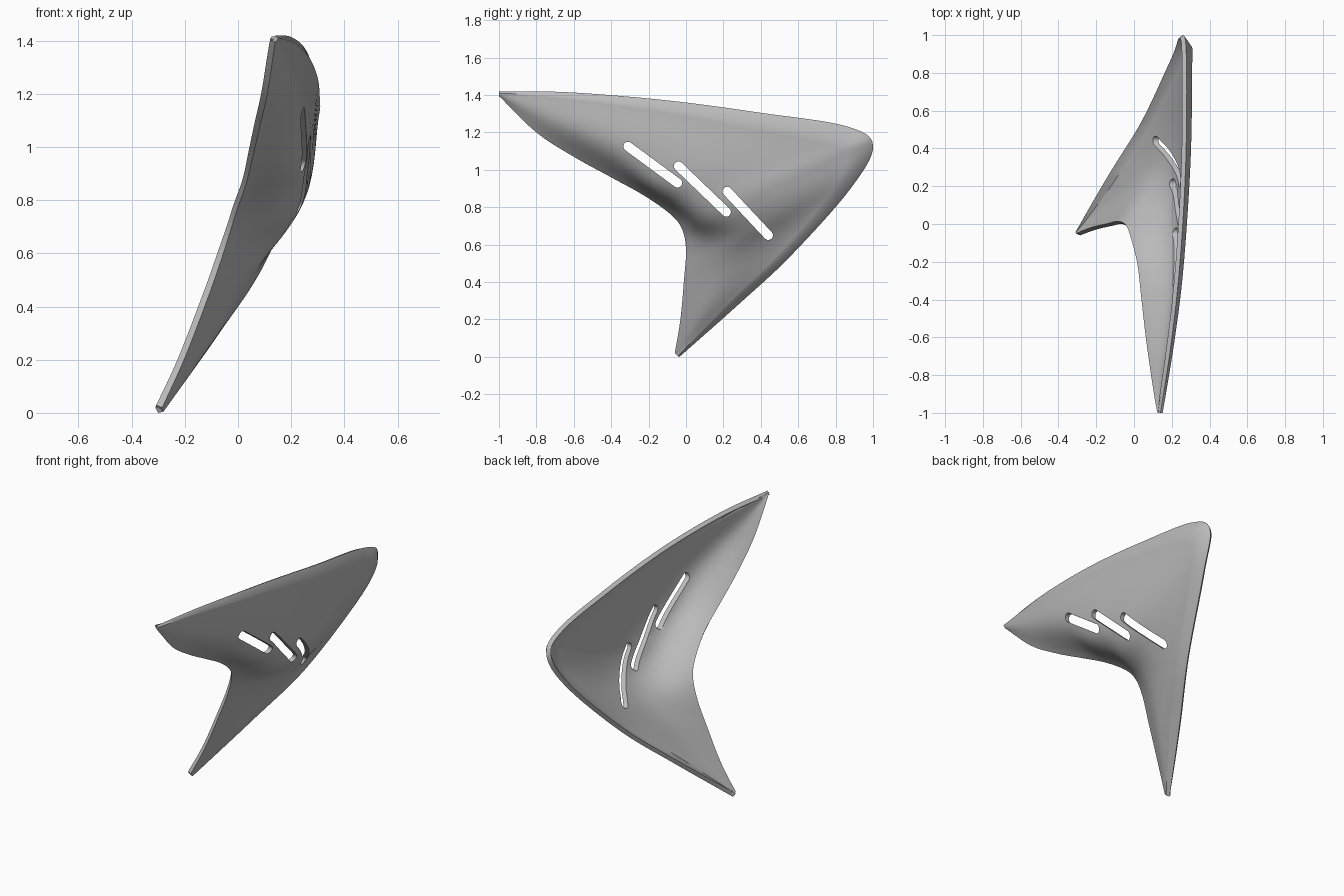
import bpy, bmesh, math
from mathutils import Vector

cube = bpy.data.objects.get("Cube")
if cube:
    bpy.data.objects.remove(cube)

grey = bpy.data.materials.new("plain grey")
grey.use_nodes = True
tone = (0.5, 0.5, 0.5, 1)
grey.diffuse_color = tone
grey.node_tree.nodes["Principled BSDF"].inputs["Base Color"].default_value = tone

# Rails running from the front tip, past the elbow, to the foot
front_edge = [(.14, -1, 1.395), (.11, -.8, 1.2), (.08, -.6, 1.07), (.055, -.4, .96),
              (.03, -.22, .86), (-.005, -.08, .76), (-.03, -.02, .68), (-.065, 0, .57),
              (-.118, -.01, .42), (-.203, -.03, .2), (-.285, -.06, .02)]
ridge = [(.147, -1, 1.402), (.18, -.76, 1.29), (.212, -.54, 1.2), (.236, -.32, 1.1),
         (.246, -.12, .965), (.246, .06, .88), (.236, .2, .78), (.175, .32, .675),
         (.035, .22, .5), (-.115, .1, .25), (-.285, -.05, .012)]
shoulder = [(.152, -1, 1.41), (.205, -.68, 1.395), (.25, -.35, 1.36), (.28, 0, 1.315),
            (.302, .4, 1.25), (.308, .82, 1.17), (.304, .94, 1.12), (.255, .85, .93),
            (.1, .53, .56), (-.07, .25, .3), (-.28, -.045, .005)]
outer_rim = [(.14, -1, 1.42), (.19, -.68, 1.417), (.23, -.35, 1.395), (.258, 0, 1.36),
             (.276, .4, 1.305), (.278, .85, 1.235), (.262, 1, 1.13), (.212, .88, .9),
             (.06, .56, .54), (-.115, .275, .275), (-.3, -.035, 0)]


def smooth_path(points, steps):
    """Sample a smooth curve through the points."""
    p = [Vector(q) for q in points]
    p = [2 * p[0] - p[1]] + p + [2 * p[-1] - p[-2]]
    out = []
    for a, b, c, d in zip(p, p[1:], p[2:], p[3:]):
        for i in range(steps):
            t = i / steps
            out.append(b + (c - a) * t / 2 + (2 * a - 5 * b + 4 * c - d) * t * t / 2
                       + (3 * b - a - 3 * c + d) * t ** 3 / 2)
    return out + [p[-2]]


def slot_cutter(name, start, end, radius=.025):
    """Round-ended bar through the shell along x."""
    a, b = Vector((0, *start)), Vector((0, *end))
    angle = math.atan2(b.z - a.z, b.y - a.y)
    bm = bmesh.new()
    loop = []
    for centre, turn in ((b, -math.pi / 2), (a, math.pi / 2)):
        for i in range(9):
            t = angle + turn + math.pi * i / 8
            loop.append(bm.verts.new(centre + radius * Vector((0, math.cos(t), math.sin(t)))))
    face = bm.faces.new(loop)
    new = bmesh.ops.extrude_face_region(bm, geom=[face])["geom"]
    bmesh.ops.translate(bm, vec=(.6, 0, 0), verts=[v for v in new if isinstance(v, bmesh.types.BMVert)])
    bmesh.ops.recalc_face_normals(bm, faces=bm.faces)
    mesh = bpy.data.meshes.new(name)
    bm.to_mesh(mesh)
    bm.free()
    ob = bpy.data.objects.new(name, mesh)
    bpy.context.collection.objects.link(ob)
    ob.hide_render = True
    return ob


# Loft the curved skin, with a folded lip along the outer rim
rails = [smooth_path(r, 8) for r in (front_edge, ridge, shoulder, outer_rim)]
bm = bmesh.new()
rows = []
for a, b, c, d in zip(*rails):
    section = smooth_path((a, b, c), 9) + [d]
    rows.append([bm.verts.new(q) for q in section])
for r, s in zip(rows, rows[1:]):
    for i in range(len(r) - 1):
        bm.faces.new((r[i], s[i], s[i + 1], r[i + 1]))
bmesh.ops.recalc_face_normals(bm, faces=bm.faces)
if sum(f.normal.x * f.calc_area() for f in bm.faces) < 0:
    bmesh.ops.reverse_faces(bm, faces=bm.faces)
mesh = bpy.data.meshes.new("fin_shell")
bm.to_mesh(mesh)
bm.free()
shell = bpy.data.objects.new("fin_shell", mesh)
bpy.context.collection.objects.link(shell)
mesh.materials.append(grey)

# Give the skin thickness and cut three staggered slots
solid = shell.modifiers.new("thickness", "SOLIDIFY")
solid.thickness = .026
solid.offset = -1
slots = [((-.31, 1.125), (-.045, .93)), ((-.04, 1.02), (.215, .775)), ((.22, .885), (.44, .65))]
cutters = [slot_cutter("slot_cutter_%d" % i, *s) for i, s in enumerate(slots)]
for ob in cutters:
    cut = shell.modifiers.new("slot", "BOOLEAN")
    cut.operation = "DIFFERENCE"
    cut.solver = "EXACT"
    cut.object = ob

# Bake the modifiers, then shade smoothly with crisp edges
graph = bpy.context.evaluated_depsgraph_get()
baked = bpy.data.meshes.new_from_object(shell.evaluated_get(graph))
shell.modifiers.clear()
shell.data = baked
for ob in cutters:
    bpy.data.objects.remove(ob)
bpy.ops.object.select_all(action="DESELECT")
shell.select_set(True)
bpy.context.view_layer.objects.active = shell
bpy.ops.object.shade_smooth_by_angle(angle=math.radians(50))
